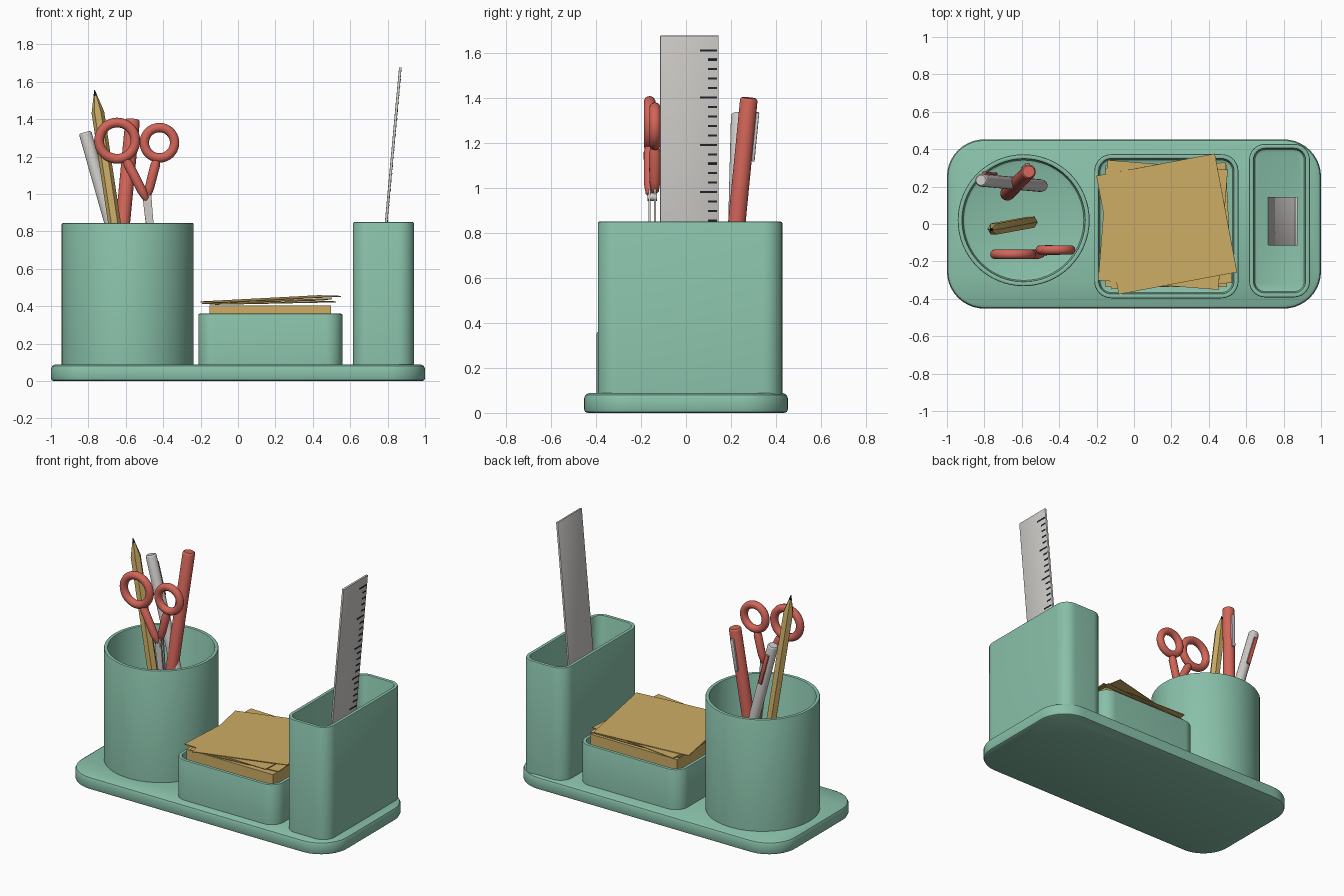
import bpy, bmesh
from math import pi, cos, sin, radians
from mathutils import Vector, Matrix

cube = bpy.data.objects.get("Cube")
if cube:
    bpy.data.objects.remove(cube, do_unlink=True)


def material(name, rgb):
    m = bpy.data.materials.new(name)
    m.use_nodes = True
    m.diffuse_color = (*rgb, 1)
    bsdf = next(n for n in m.node_tree.nodes if n.type == 'BSDF_PRINCIPLED')
    bsdf.inputs["Base Color"].default_value = (*rgb, 1)
    return m


GREEN = material("sage green", (0.25, 0.53, 0.40))
TAN = material("paper tan", (0.61, 0.42, 0.13))
RED = material("coral red", (0.65, 0.13, 0.10))
GREY = material("light grey", (0.62, 0.60, 0.58))
DARK = material("graphite", (0.015, 0.018, 0.025))


def finish(name, bm, *mats, matrix=None, angle=35):
    bmesh.ops.recalc_face_normals(bm, faces=bm.faces)
    mesh = bpy.data.meshes.new(name)
    bm.to_mesh(mesh)
    bm.free()
    mesh.shade_smooth()
    mesh.set_sharp_from_angle(angle=radians(angle))
    ob = bpy.data.objects.new(name, mesh)
    bpy.context.collection.objects.link(ob)
    for m in mats:
        mesh.materials.append(m)
    if matrix:
        ob.matrix_world = matrix
    return ob


def skin(bm, loops):
    """Join successive closed loops of points and cap both ends."""
    rings = [[bm.verts.new(p) for p in loop] for loop in loops]
    n = len(rings[0])
    for a, b in zip(rings, rings[1:]):
        for i in range(n):
            j = (i + 1) % n
            bm.faces.new((a[i], a[j], b[j], b[i]))
    bm.faces.new(rings[0][::-1])
    bm.faces.new(rings[-1])


def rounded_rect(w, d, r, z, seg):
    pts = []
    for k, (sx, sy) in enumerate(((1, 1), (-1, 1), (-1, -1), (1, -1))):
        for i in range(seg + 1):
            a = (k + i / seg) * pi / 2
            pts.append((sx * (w / 2 - r) + r * cos(a), sy * (d / 2 - r) + r * sin(a), z))
    return pts


def rounded_loft(name, x, y, w, d, r, profile, seg=10):
    """Stack rounded rectangles; profile lists (inset, height)."""
    bm = bmesh.new()
    skin(bm, [rounded_rect(w - 2 * i, d - 2 * i, r - i, z, seg) for i, z in profile])
    bmesh.ops.remove_doubles(bm, verts=bm.verts, dist=1e-5)
    return finish(name, bm, GREEN, matrix=Matrix.Translation((x, y, 0)))


def holder(name, x, y, w, d, r, top, wall=0.025, seg=10):
    e, floor = 0.007, 0.1
    rounded_loft(name, x, y, w, d, r, [
        (0, 0.08), (0, top - e), (e * 0.3, top - e * 0.3), (e, top),
        (wall - e, top), (wall - e * 0.3, top - e * 0.3), (wall, top - e),
        (wall, floor + 0.02), (wall + 0.006, floor + 0.006), (wall + 0.02, floor)], seg)


def axis_matrix(p, q):
    d = Vector(q) - Vector(p)
    rot = Vector((0, 0, 1)).rotation_difference(d).to_matrix().to_4x4()
    return Matrix.Translation(p) @ rot, d.length


def rod(name, p, q, profile, sides, *mats, angle=35):
    """Lathe along p to q; profile lists (radius, distance from p or from q if negative)."""
    m, length = axis_matrix(p, q)
    bm = bmesh.new()
    skin(bm, [[(r * cos(2 * pi * i / sides), r * sin(2 * pi * i / sides),
                t if t >= 0 else length + t) for i in range(sides)] for r, t in profile])
    return finish(name, bm, *mats, matrix=m, angle=angle), m, length


def box(name, size, matrix, mat, bevel=0.0):
    bm = bmesh.new()
    bmesh.ops.create_cube(bm, size=1, matrix=Matrix.Diagonal((*size, 1)))
    if bevel:
        bmesh.ops.bevel(bm, geom=bm.edges[:], offset=bevel, segments=2, affect='EDGES', profile=0.5)
    return finish(name, bm, mat, matrix=matrix)


# Base plate and the three holders
rounded_loft("base_plate", 0, 0, 2, 0.905, 0.2, [
    (0.015, 0), (0.004, 0.005), (0, 0.016), (0, 0.066), (0.006, 0.08), (0.02, 0.088)])
holder("pen_cup", -0.59, 0.02, 0.705, 0.705, 0.3525, 0.845, seg=16)
holder("note_tray", 0.173, -0.012, 0.77, 0.77, 0.09, 0.36)
holder("ruler_holder", 0.778, 0.018, 0.325, 0.82, 0.085, 0.85)

# Note block and loose sheets
box("note_block", (0.65, 0.65, 0.305), Matrix.Translation((0.173, -0.012, 0.2525)), TAN)
for i, (x, y, z, turn, tilt) in enumerate((
        (0.185, -0.01, 0.418, 3, 0.02), (0.155, -0.005, 0.427, -4.5, 0.03),
        (0.175, 0.0, 0.438, 10.6, 0.05))):
    place = (Matrix.Translation((x, y, z)) @ Matrix.Rotation(-tilt, 4, 'Y')
             @ Matrix.Rotation(tilt * 0.3, 4, 'X') @ Matrix.Rotation(radians(turn), 4, 'Z'))
    box(f"loose_sheet_{i + 1}", (0.645, 0.645, 0.005), place, TAN)

# Ruler with graduation marks on its outer face
frame, length = axis_matrix((0.724, 0.015, 0.105), (0.868, 0.015, 1.677))
box("ruler", (0.014, 0.26, length), frame @ Matrix.Translation((0, 0, length / 2)), GREY, 0.003)
marks = bmesh.new()
for i in range(35):
    wide = 0.075 if i % 5 == 0 else 0.04
    at = Matrix.Translation((0.0075, 0.122 - wide / 2, length - 0.065 - i * 0.0422))
    bmesh.ops.create_cube(marks, size=1, matrix=at @ Matrix.Diagonal((0.003, wide, 0.009, 1)))
finish("ruler_marks", marks, DARK, matrix=frame)

# Hexagonal pencil with a sharpened tip
pencil, _, length = rod("pencil", (-0.55, 0.01, 0.11), (-0.767, -0.03, 1.555), [
    (0.034, 0), (0.034, -0.12), (0.01, -0.03), (0.002, -0.0001)], 6, TAN, DARK, angle=20)
for f in pencil.data.polygons:
    if f.center.z > length - 0.03:
        f.material_index = 1

# Pens with clips on the back
for name, p, q, r, body, trim in (
        ("grey_pen", (-0.475, 0.203, 0.12), (-0.818, 0.234, 1.33), 0.034, GREY, RED),
        ("red_marker", (-0.685, 0.155, 0.12), (-0.563, 0.28, 1.4), 0.039, RED, GREY)):
    _, m, length = rod(name, p, q, [
        (r * 0.4, 0), (r * 0.9, 0.06), (r, 0.1), (r, -0.012), (r * 0.93, -0.004),
        (r * 0.8, -0.0001)], 24, body)
    box(name + "_clip", (0.026, 0.014, 0.22), m @ Matrix.Translation((0, r + 0.006, length - 0.17)),
        trim, 0.004)


# Scissors: each half has a ring handle, a shank and a blade
def scissor_half(side, y, ring, radius, tube, shank_top, shank_end, tip):
    bm = bmesh.new()
    n = 40
    rings = [[bm.verts.new(((radius + tube * cos(b)) * cos(a), tube * sin(b),
                            (radius + tube * cos(b)) * sin(a)))
              for b in (2 * pi * j / 14 for j in range(14))]
             for a in (2 * pi * i / n for i in range(n))]
    for i in range(n):
        for j in range(14):
            a, b, k = rings[i], rings[(i + 1) % n], (j + 1) % 14
            bm.faces.new((a[j], a[k], b[k], b[j]))
    finish(side + "_scissor_ring", bm, RED, matrix=Matrix.Translation((ring[0], y, ring[1])))
    rod(side + "_scissor_shank", (shank_top[0], y, shank_top[1]), (shank_end[0], y, shank_end[1]),
        [(0.018, 0), (0.026, 0.03), (0.025, -0.06), (0.017, -0.01), (0.008, -0.0001)], 16, RED)
    # Tapered flat blade
    bm = bmesh.new()
    (x0, z0), (x1, z1) = shank_end, tip
    outline = [(x0 - 0.024, z0 + 0.03), (x0 + 0.024, z0 + 0.03),
               (x0 + 0.03, z0 - 0.06), (x1 + 0.004, z1), (x1 - 0.004, z1), (x0 - 0.014, z0 - 0.06)]
    skin(bm, [[(x, y + s, z) for x, z in outline] for s in (-0.005, 0.005)])
    finish(side + "_scissor_blade", bm, GREY)


scissor_half("right", -0.162, (-0.646, 1.285), 0.097, 0.026, (-0.6, 1.185), (-0.487, 0.965), (-0.4, 0.25))
scissor_half("left", -0.138, (-0.42, 1.274), 0.081, 0.025, (-0.435, 1.185), (-0.488, 0.975), (-0.42, 0.25))
rod("scissor_pivot", (-0.483, -0.172, 0.96), (-0.483, -0.128, 0.96),
    [(0.018, 0), (0.018, -0.0001)], 16, GREY)
